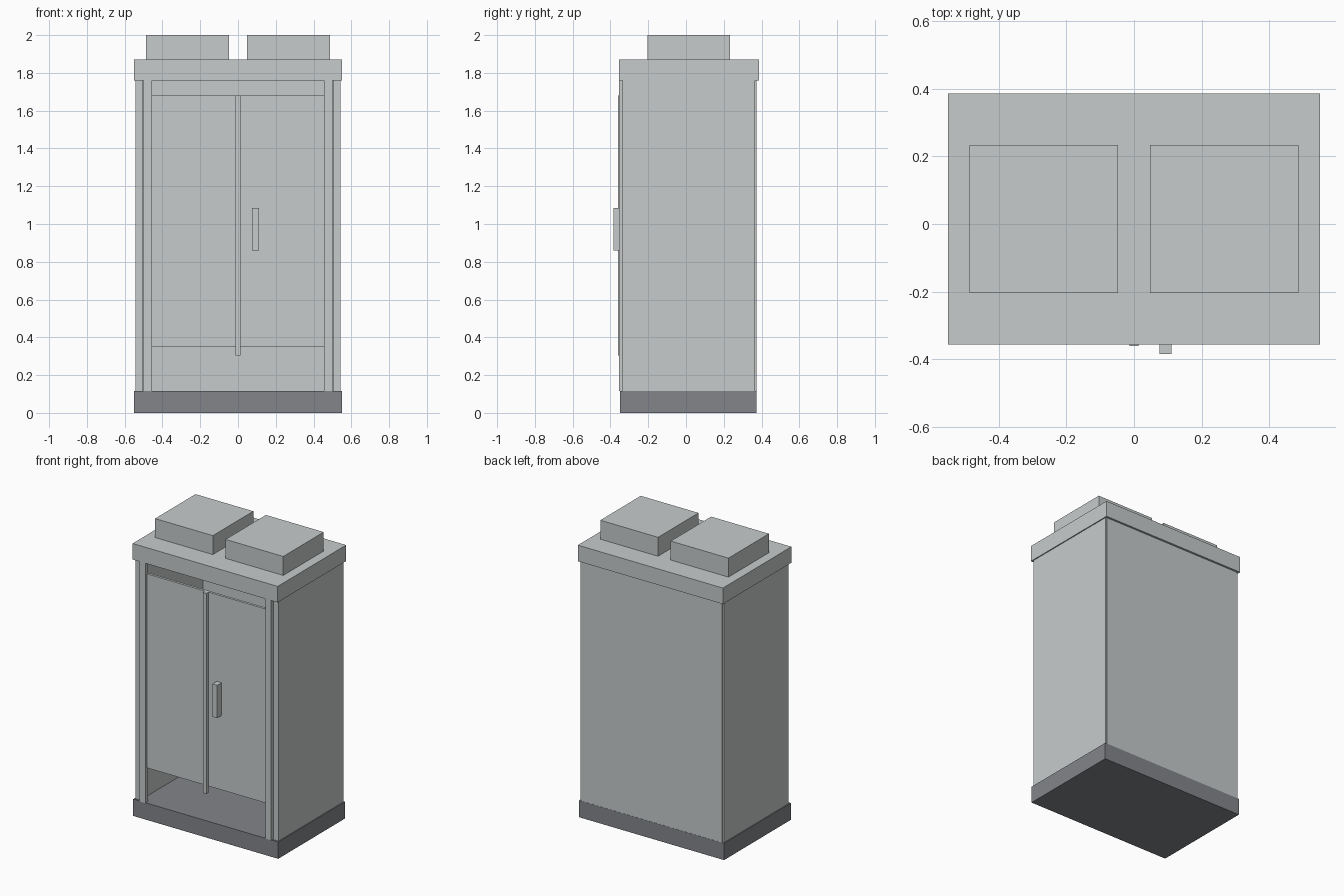
import bpy

old = bpy.data.objects.get("Cube")
if old:
    bpy.data.objects.remove(old, do_unlink=True)


def material(name, rgb):
    mat = bpy.data.materials.new(name)
    mat.use_nodes = True
    mat.diffuse_color = (*rgb, 1)
    mat.node_tree.nodes["Principled BSDF"].inputs["Base Color"].default_value = (*rgb, 1)
    return mat


light_grey = material("light grey metal", (0.57, 0.60, 0.60))
dark_grey = material("dark grey plinth", (0.23, 0.235, 0.255))


def box(name, x, y, z, mat=light_grey):
    """Axis-aligned box from (low, high) ranges."""
    ranges = (x, y, z)
    bpy.ops.mesh.primitive_cube_add(size=1)
    obj = bpy.context.object
    obj.name = name
    for v in obj.data.vertices:
        v.co = [lo + (c + 0.5) * (hi - lo) for c, (lo, hi) in zip(v.co, ranges)]
    obj.data.materials.append(mat)
    return obj


def pair(name, x, y, z):
    """Matching boxes on the left (+x) and right (-x)."""
    box("left_" + name, x, y, z)
    box("right_" + name, (-x[1], -x[0]), y, z)


BASE_TOP, ROOF_BOTTOM, ROOF_TOP = 0.115, 1.76, 1.87
WALL = (BASE_TOP, ROOF_BOTTOM)

# Plinth and roof
box("base", (-0.55, 0.55), (-0.35, 0.373), (0, BASE_TOP), dark_grey)
box("roof", (-0.55, 0.55), (-0.356, 0.386), (ROOF_BOTTOM, ROOF_TOP))

# Hollow cabinet: side walls, back panel set in from the corners
pair("side_wall", (0.505, 0.543), (-0.337, 0.366), WALL)
box("back_panel", (-0.533, 0.533), (0.34, 0.372), WALL)

# Front posts stand slightly proud of the side walls
pair("front_post", (0.455, 0.5), (-0.354, -0.325), WALL)

# Doors leave open gaps above and below
pair("door", (0, 0.455), (-0.337, -0.32), (0.35, 1.68))
box("door_centre_strip", (-0.014, 0.013), (-0.361, -0.337), (0.305, 1.68))
box("door_handle", (0.075, 0.111), (-0.384, -0.337), (0.86, 1.085))

# Roof boxes
pair("roof_box", (0.048, 0.486), (-0.204, 0.234), (ROOF_TOP, 2.0))
